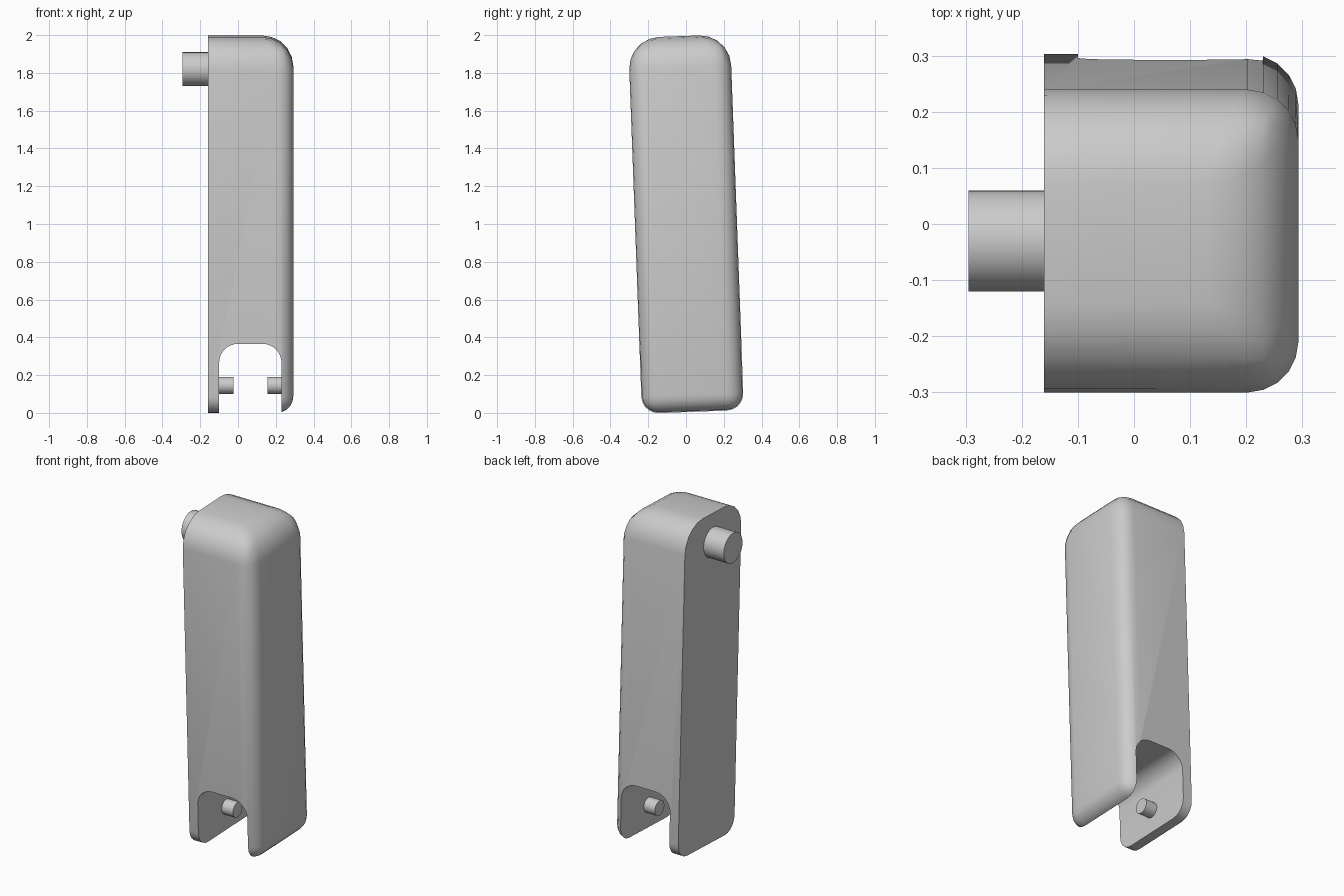
import bpy
import math
from mathutils import Matrix

old = bpy.data.objects.get("Cube")
if old:
    bpy.data.objects.remove(old)

grey = bpy.data.materials.new("plain grey")
grey.use_nodes = True
colour = (0.6, 0.6, 0.6, 1)
grey.diffuse_color = colour
grey.node_tree.nodes["Principled BSDF"].inputs["Base Color"].default_value = colour

# The whole part leans slightly about x
LEAN = Matrix.Translation((0, 0, 1)) @ Matrix.Rotation(math.radians(2.1), 4, "X")
X_MIN, X_MAX = -0.16, 0.293
HALF_Y, HALF_Z = 0.27, 0.995
TOP_R, SIDE_R = 0.165, 0.09


def box(name, low, high):
    bpy.ops.mesh.primitive_cube_add(size=1)
    ob = bpy.context.object
    ob.name = name
    for v in ob.data.vertices:
        v.co = [h if c > 0 else l for c, l, h in zip(v.co, low, high)]
    ob.matrix_world = LEAN
    return ob


def round_edges(ob, width, segments, weight_rule):
    """Bevel each edge by the weight its midpoint earns."""
    me = ob.data
    weights = me.attributes.new("bevel_weight_edge", "FLOAT", "EDGE")
    for e in me.edges:
        a, b = (me.vertices[i].co for i in e.vertices)
        weights.data[e.index].value = weight_rule((a + b) / 2, b - a)
    mod = ob.modifiers.new("rounding", "BEVEL")
    mod.width = width
    mod.segments = segments
    mod.limit_method = "WEIGHT"
    mod.use_clamp_overlap = False
    apply(ob, mod)


def apply(ob, mod):
    bpy.context.view_layer.objects.active = ob
    bpy.ops.object.modifier_apply(modifier=mod.name)


def finish(ob):
    bpy.ops.object.select_all(action="DESELECT")
    ob.select_set(True)
    bpy.context.view_layer.objects.active = ob
    ob.data.materials.clear()
    ob.data.materials.append(grey)
    bpy.ops.object.shade_smooth_by_angle(angle=math.radians(35))


def peg(name, x0, x1, z, radius):
    bpy.ops.mesh.primitive_cylinder_add(vertices=32, radius=radius, depth=x1 - x0)
    ob = bpy.context.object
    ob.name = name
    ob.matrix_world = (LEAN @ Matrix.Translation(((x0 + x1) / 2, 0, z))
                       @ Matrix.Rotation(math.pi / 2, 4, "Y"))
    finish(ob)


# Body: flat on the joint side, rounded everywhere else, most at the top
def body_weight(mid, along):
    if mid.x < X_MIN + 0.01:
        return 0
    return 1 if mid.z > HALF_Z - 0.01 else SIDE_R / TOP_R


body = box("limb_body", (X_MIN, -HALF_Y, -HALF_Z), (X_MAX, HALF_Y, HALF_Z))
round_edges(body, TOP_R, 5, body_weight)

# Open slot through the lower end, with a rounded ceiling
slot = box("slot_cutter", (-0.1, -0.5, -1.3), (0.23, 0.5, -0.625))
round_edges(slot, 0.1, 8,
            lambda mid, along: 1 if mid.z > -0.7 and abs(along.y) > 0.5 else 0)
cut = body.modifiers.new("slot", "BOOLEAN")
cut.operation = "DIFFERENCE"
cut.solver = "EXACT"
cut.object = slot
apply(body, cut)
bpy.data.objects.remove(slot)
finish(body)

# Joint peg at the top and the two hinge pins inside the slot
peg("joint_peg", -0.295, X_MIN + 0.01, 0.82, 0.09)
peg("hinge_pin_right", -0.11, -0.025, -0.855, 0.045)
peg("hinge_pin_left", 0.155, 0.24, -0.855, 0.045)
